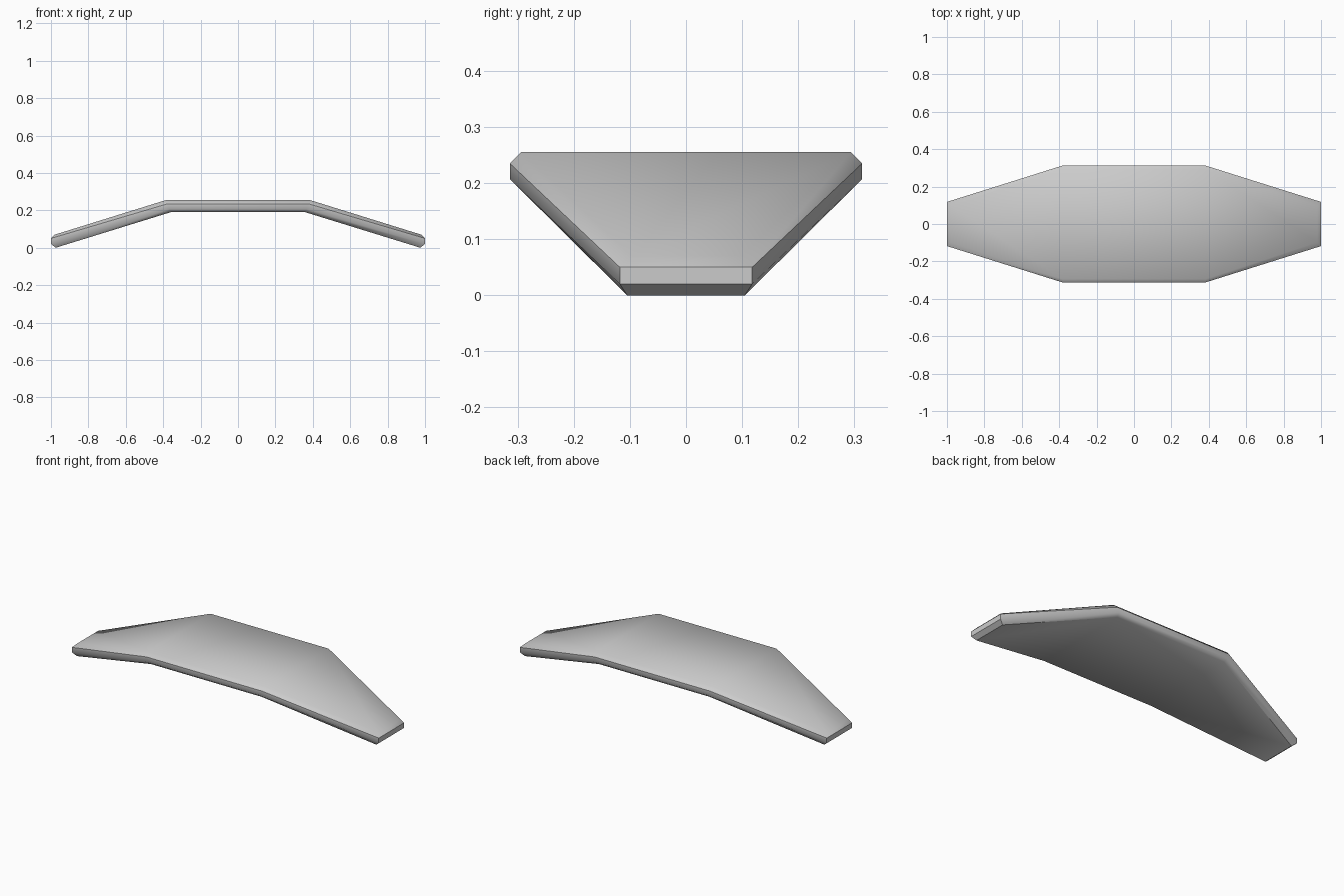
import bpy
import bmesh
import math

cube = bpy.data.objects.get("Cube")
if cube:
    bpy.data.objects.remove(cube)

grey = bpy.data.materials.new("plain grey")
grey.use_nodes = True
colour = (0.6, 0.6, 0.6, 1)
grey.diffuse_color = colour
grey.node_tree.nodes["Principled BSDF"].inputs["Base Color"].default_value = colour

# Outline levels, bottom to top: (fold x, y, z) and (tip x, y, z)
LEVELS = [
    ((0.36, 0.295, 0.19), (0.975, 0.105, 0.0)),
    ((0.367, 0.314, 0.207), (1.0, 0.118, 0.02)),
    ((0.377, 0.314, 0.235), (1.0, 0.118, 0.05)),
    ((0.385, 0.294, 0.255), (0.98, 0.098, 0.07)),
]


def outline(bm, fold, tip):
    """Eight points, anticlockwise from the front left tip."""
    quarter = [(tip, 1, -1), (tip, 1, 1), (fold, 1, 1), (fold, -1, 1),
               (tip, -1, 1), (tip, -1, -1), (fold, -1, -1), (fold, 1, -1)]
    return [bm.verts.new((p[0] * sx, p[1] * sy, p[2])) for p, sx, sy in quarter]


# Bent plate with chamfered rims
bm = bmesh.new()
rings = [outline(bm, fold, tip) for fold, tip in LEVELS]
for low, high in zip(rings, rings[1:]):
    for i in range(8):
        j = (i + 1) % 8
        bm.faces.new((low[i], low[j], high[j], high[i]))

# Flat centre panel and two sloping wings, above and below
for ring in (rings[0], rings[-1]):
    for panel in ((0, 1, 2, 7), (7, 2, 3, 6), (6, 3, 4, 5)):
        bm.faces.new([ring[i] for i in panel])
bmesh.ops.recalc_face_normals(bm, faces=bm.faces[:])

mesh = bpy.data.meshes.new("bent_plate")
bm.to_mesh(mesh)
bm.free()
mesh.materials.append(grey)
plate = bpy.data.objects.new("bent_plate", mesh)
bpy.context.collection.objects.link(plate)

# Smooth across the folds, crisp on the steeper rims
bpy.ops.object.select_all(action="DESELECT")
plate.select_set(True)
bpy.context.view_layer.objects.active = plate
bpy.ops.object.shade_smooth_by_angle(angle=math.radians(44))
